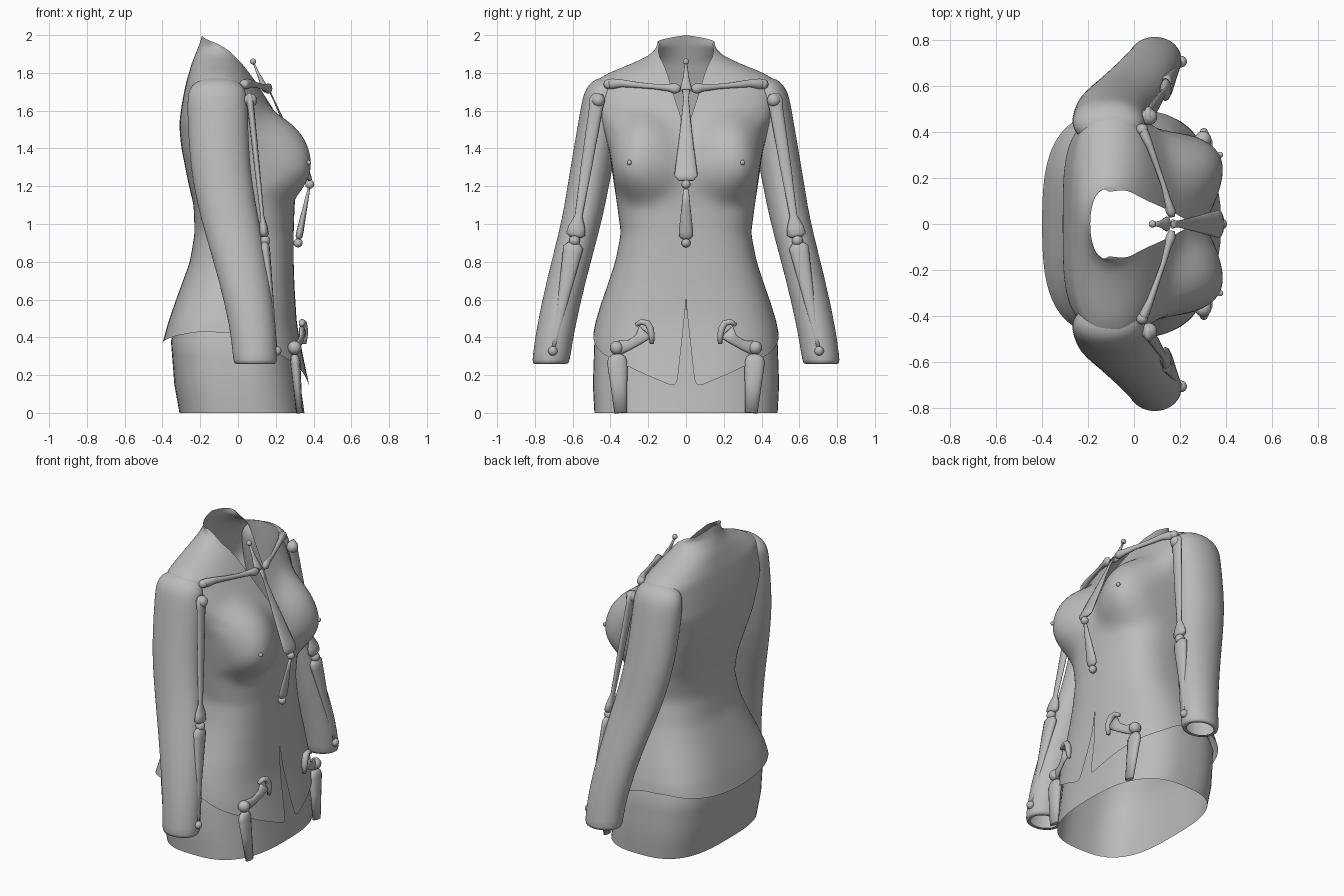
import bpy, bmesh, math
from mathutils import Vector

if "Cube" in bpy.data.objects:
    bpy.data.objects.remove(bpy.data.objects["Cube"])

grey = bpy.data.materials.new("neutral_grey")
grey.diffuse_color = (0.5, 0.5, 0.5, 1)
grey.use_nodes = True
grey.node_tree.nodes["Principled BSDF"].inputs["Base Color"].default_value = grey.diffuse_color


def finish(name, rows, closed, caps=False, subsurf=0):
    """Skin a list of point rows into a smooth mesh object."""
    bm = bmesh.new()
    grid = [[bm.verts.new(p) for p in r] for r in rows]
    n = len(rows[0])
    for r0, r1 in zip(grid, grid[1:]):
        for i in range(n if closed else n - 1):
            j = (i + 1) % n
            bm.faces.new((r0[i], r0[j], r1[j], r1[i]))
    if caps:
        bm.faces.new(grid[0])
        bm.faces.new(grid[-1])
    bmesh.ops.remove_doubles(bm, verts=bm.verts, dist=0.0003)
    bmesh.ops.recalc_face_normals(bm, faces=bm.faces)
    for f in bm.faces:
        f.smooth = True
    me = bpy.data.meshes.new(name)
    bm.to_mesh(me)
    bm.free()
    me.materials.append(grey)
    ob = bpy.data.objects.new(name, me)
    bpy.context.collection.objects.link(ob)
    if subsurf:
        ob.modifiers.new("smooth", 'SUBSURF').levels = subsurf
        ob.modifiers["smooth"].render_levels = subsurf
    return ob


def lookup(table, k):
    """Linear interpolation in rows sorted by a descending first column."""
    if k >= table[0][0]:
        return table[0][1:]
    for a, b in zip(table, table[1:]):
        if k >= b[0]:
            t = (k - a[0]) / (b[0] - a[0])
            return [u + (w - u) * t for u, w in zip(a[1:], b[1:])]
    return table[-1][1:]


def clamp(v):
    return max(0, min(1, v))


def section(table, z, s):
    """Half outline point: s = 0 at the front opening, 1 at the spine."""
    bx, fx, hy, gap, p = lookup(table, z)
    a0 = math.asin(min(1, (gap / hy) ** (1 / p)))
    c0 = math.cos(a0) ** p
    rx = (fx - bx) / (1 + c0)
    a = a0 + s * (math.pi - a0)
    c, sn = math.cos(a), max(0, math.sin(a))
    if c < 0:  # broader, flatter upper back
        p -= .27 * clamp((1.9 - z) / .15) * clamp((z - 1.0) / .35)
        p -= .08 * clamp((.7 - z) / .2)
    x = bx + rx + rx * math.copysign(abs(c) ** p, c)
    return x, hy * (sn ** p if sn > 1e-6 else 0)


# Jacket body: z, back x, front x, half width, front gap, roundness
JACKET = [
    (2.00, -.19, -.11, .15, .140, 1), (1.95, -.205, -.05, .16, .147, 1),
    (1.90, -.225, -.015, .20, .14, 1), (1.85, -.245, .02, .285, .12, 1),
    (1.80, -.26, .06, .41, .10, 1), (1.75, -.275, .095, .49, .085, .96),
    (1.65, -.295, .16, .485, .055, .88), (1.55, -.31, .222, .46, .022, .8),
    (1.50, -.31, .25, .44, 0, .8), (1.40, -.30, .283, .41, 0, .78),
    (1.30, -.28, .31, .395, 0, .78),
    (1.20, -.26, .31, .38, 0, .78), (1.10, -.235, .30, .365, 0, .78),
    (.95, -.23, .295, .345, 0, .78), (.80, -.255, .295, .375, 0, .76),
    (.65, -.31, .30, .425, 0, .75), (.58, -.335, .305, .45, 0, .74),
    (.48, -.37, .31, .48, .011, .73), (.37, -.40, .33, .50, .023, .72),
    (.13, -.41, .38, .49, .05, .72)]
HEM = [(1, .37), (.75, .41), (.6, .43), (.5, .425), (.42, .38), (.35, .33),
       (.17, .25), (.04, .17), (0, .13)]
N = 28


def jacket_point(z, s):
    x, y = section(JACKET, z, s)
    if x > 0:  # bust swell
        d = ((y - .24) / (.235 if y < .24 else .21)) ** 2 \
            + ((z - 1.31) / (.30 if z > 1.31 else .20)) ** 2
        if d < 1:
            x += (.388 - x) * (1 - d) ** 1.1 * min(1, x / .1)
    tilt = .045 * (1 - s) * clamp((z - 1.85) / .15)  # collar dips forward
    return Vector((x, y, z - tilt))


def mirrored_row(half):
    return half + [Vector((p.x, -p.y, p.z)) for p in reversed(half)]


rows = []
levels = [2.0, 1.975, 1.95, 1.925, 1.9, 1.875, 1.85, 1.825, 1.8, 1.775, 1.75]
levels += [1.7 - .05 * i for i in range(22)]
for z in levels:
    rows.append(mirrored_row([jacket_point(z, i / N) for i in range(N + 1)]))
for k in range(1, 8):
    half = []
    for i in range(N + 1):
        hem = lookup(HEM, i / N)[0]
        half.append(jacket_point(.63 + (hem - .63) * k / 7, i / N))
    rows.append(mirrored_row(half))
finish("jacket_body", rows, False, subsurf=1)

# Skirt: open tube under the jacket hem
SKIRT = [(.55, -.31, .28, .43, 0, .75), (.38, -.355, .30, .485, 0, .75),
         (.15, -.337, .33, .493, 0, .75), (0, -.31, .352, .485, 0, .75)]
rows = []
for z in (.55, .46, .38, .3, .22, .15, .07, 0):
    half = [Vector((*section(SKIRT, z, i / N), z)) for i in range(N + 1)]
    rows.append(mirrored_row(half))
finish("skirt", rows, False)

# Sleeve: z, centre x, centre y, radius x, radius y
SLEEVE = [(1.775, -.11, .42, .004, .003), (1.772, -.11, .42, .05, .04),
          (1.76, -.11, .425, .10, .065), (1.735, -.11, .43, .135, .085),
          (1.70, -.11, .435, .153, .102), (1.65, -.11, .445, .16, .107),
          (1.5, -.105, .465, .16, .112), (1.3, -.095, .50, .158, .112),
          (1.1, -.06, .535, .155, .108), (.95, -.025, .568, .15, .106),
          (.7, .035, .635, .135, .104), (.45, .08, .69, .122, .102),
          (.30, .09, .712, .117, .10), (.255, .092, .717, .115, .098),
          (.262, .092, .717, .085, .07)]


def tube(name, pts, widths, wide, flat=.5, sides=12):
    """Flattened tube through pts; widths are half sizes along 'wide'."""
    pts = [Vector(p) for p in pts]
    rows = []
    for i, (p, w) in enumerate(zip(pts, widths)):
        d = (pts[min(i + 1, len(pts) - 1)] - pts[max(i - 1, 0)]).normalized()
        u = (Vector(wide) - d * d.dot(Vector(wide))).normalized()
        v = d.cross(u)
        rows.append([p + u * w * math.cos(a) + v * w * flat * math.sin(a)
                     for a in (2 * math.pi * k / sides for k in range(sides))])
    return finish(name, rows, True, caps=True)


def bone(name, a, b, profile, wide=(0, 1, 0), flat=.45):
    a, b = Vector(a), Vector(b)
    return tube(name, [a.lerp(b, t) for t, _ in profile],
                [w for _, w in profile], wide, flat)


def ball(name, loc, r):
    bpy.ops.mesh.primitive_uv_sphere_add(segments=16, ring_count=10, radius=r, location=loc)
    ob = bpy.context.object
    ob.name = name
    ob.data.materials.append(grey)
    bpy.ops.object.shade_smooth()


# Middle bones and joints
bone("chest_bone", (.383, 0, 1.23), (.165, 0, 1.71),
     [(0, .04), (.05, .062), (.12, .058), (.5, .034), (.9, .014), (1, .02)], flat=.25)
bone("belly_bone", (.375, 0, 1.185), (.32, 0, .92),
     [(0, .014), (.3, .022), (.85, .038), (.95, .036), (1, .02)], flat=.5)
bone("neck_bone", (.15, 0, 1.70), (.085, 0, 1.845),
     [(0, .02), (.12, .033), (.3, .024), (.6, .014), (1, .008)], flat=.6)
ball("chest_joint", (.38, 0, 1.21), .024)
ball("belly_joint", (.318, 0, .90), .024)
ball("neck_joint", (.08, 0, 1.86), .016)

for side, m in (("left", 1), ("right", -1)):
    rows = [[(cx + rx * math.cos(a), m * (cy + ry * math.sin(a)), z)
             for a in (2 * math.pi * k / 32 for k in range(32))]
            for z, cx, cy, rx, ry in SLEEVE]
    finish(side + "_sleeve", rows, True, subsurf=1)
    ball(side + "_bust_point", (.374, m * .3, 1.325), .013)

    # Collar bone with knobbed ends
    tube(side + "_collar_bone",
         [(.165, m * .03, 1.715), (.16, m * .055, 1.717), (.15, m * .09, 1.722),
          (.128, m * .17, 1.728), (.10, m * .25, 1.735), (.068, m * .34, 1.745),
          (.045, m * .39, 1.742), (.03, m * .43, 1.74)],
         [.015, .028, .02, .014, .015, .02, .028, .018], (0, 0, 1), .8)
    ball(side + "_collar_joint", (.035, m * .41, 1.74), .026)

    # Arm bones
    bone(side + "_upper_arm_bone", (.06, m * .465, 1.69), (.14, m * .587, .93),
         [(0, .025), (.04, .042), (.1, .036), (.5, .03), (.85, .02),
          (.93, .045), (.98, .05), (1, .03)], flat=.5)
    bone(side + "_forearm_bone", (.14, m * .592, .90), (.203, m * .70, .35),
         [(0, .03), (.04, .052), (.1, .05), (.5, .03), (.9, .012), (1, .01)], flat=.5)
    ball(side + "_shoulder_joint", (.065, m * .465, 1.655), .036)
    ball(side + "_elbow_joint", (.142, m * .59, .912), .029)
    ball(side + "_wrist_joint", (.205, m * .705, .328), .025)

    # Hip bones: arm, crescent blade and thigh
    tube(side + "_hip_bone",
         [(.295, m * .385, .335), (.30, m * .355, .345), (.32, m * .30, .36), (.335, m * .25, .39),
          (.34, m * .215, .43)], [.025, .038, .026, .028, .045], (0, 0, 1), .4)
    tube(side + "_hip_blade",
         [(.335, m * .265, .465), (.34, m * .235, .482), (.345, m * .205, .475), (.35, m * .188, .445),
          (.352, m * .182, .41), (.35, m * .18, .365)],
         [.012, .017, .02, .02, .018, .012], (1, 0, 0), .9)
    bone(side + "_thigh_bone", (.30, m * .367, .31), (.325, m * .345, 0),
         [(0, .025), (.05, .045), (.13, .054), (.5, .045), (1, .034)], flat=.5)
    ball(side + "_hip_joint", (.30, m * .367, .345), .036)
